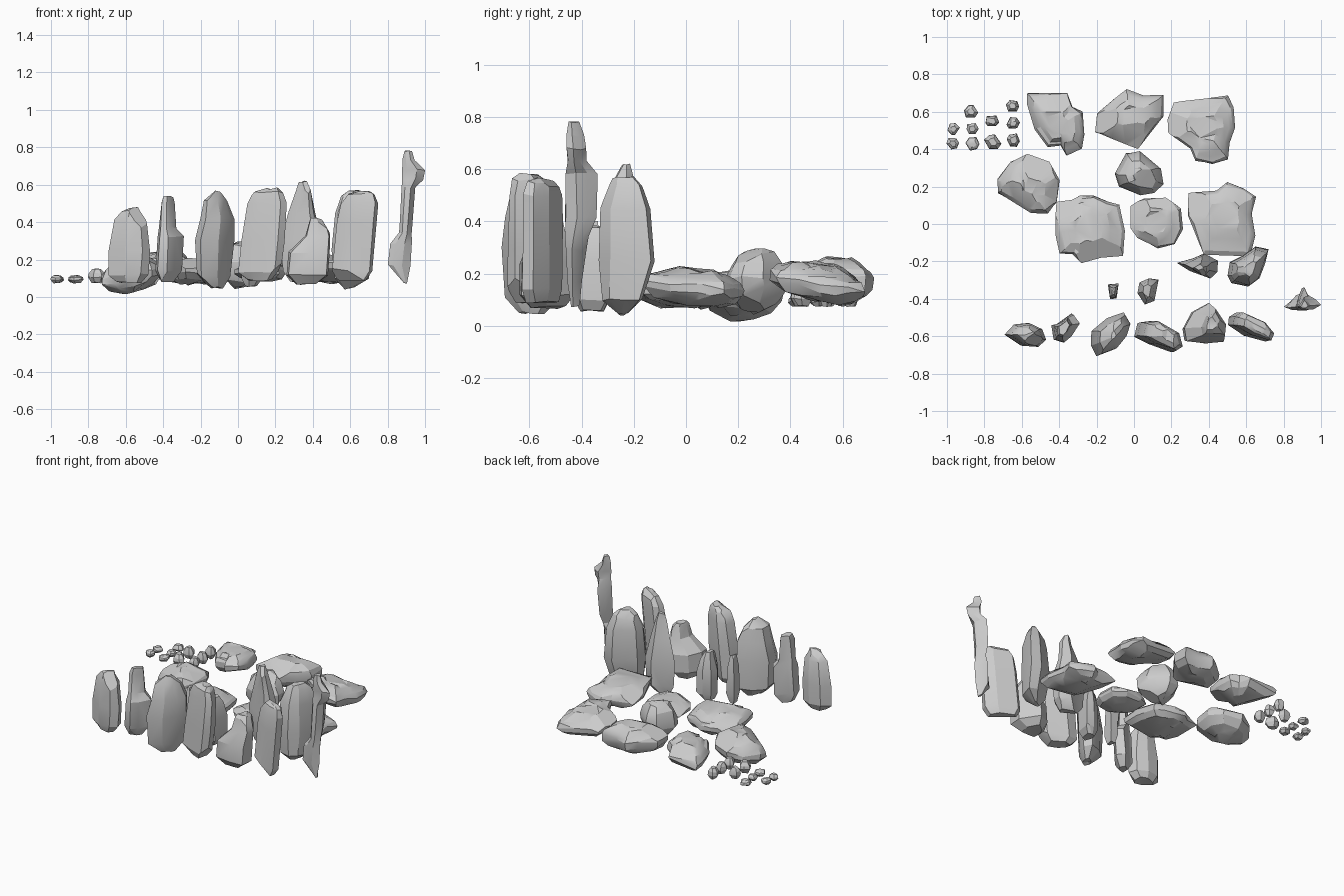
import bpy, bmesh, math, random
from mathutils import Vector

random.seed(7)


def finish(name, rings, chips, jitter, steep=(-.8, .6, 1.0)):
    """Skin stacked rings, chip off shallow corners, and link the object."""
    bm = bmesh.new()
    vr = []
    for ring in rings:
        vr.append([bm.verts.new((x + random.uniform(-jitter, jitter) * .4,
                                 y + random.uniform(-jitter, jitter) * .6,
                                 z + random.uniform(-jitter, jitter))) for x, y, z in ring])
    n = len(vr[0])
    for a, b in zip(vr, vr[1:]):
        for i in range(n):
            j = (i + 1) % n
            bm.faces.new((a[i], a[j], b[j], b[i]))
    bm.faces.new(vr[0][::-1])
    bm.faces.new(vr[-1])
    bmesh.ops.recalc_face_normals(bm, faces=bm.faces[:])
    size = max(max(v.co[k] for v in bm.verts) - min(v.co[k] for v in bm.verts) for k in range(2))
    for _ in range(chips):
        t = random.uniform(0, math.tau)
        d = Vector((math.cos(t), math.sin(t), random.choice(steep))).normalized()
        far = max((v.co for v in bm.verts), key=lambda c: c.dot(d))
        res = bmesh.ops.bisect_plane(bm, geom=bm.verts[:] + bm.edges[:] + bm.faces[:],
                                     plane_co=far - d * size * .06, plane_no=d, clear_outer=True)
        cut = [e for e in res['geom_cut'] if isinstance(e, bmesh.types.BMEdge)]
        bmesh.ops.holes_fill(bm, edges=cut, sides=0)
    bmesh.ops.triangulate(bm, faces=[f for f in bm.faces if len(f.verts) > 4])
    bmesh.ops.recalc_face_normals(bm, faces=bm.faces[:])
    me = bpy.data.meshes.new(name)
    bm.to_mesh(me)
    bm.free()
    me.shade_smooth()
    me.set_sharp_from_angle(angle=math.radians(24))
    bpy.context.collection.objects.link(bpy.data.objects.new(name, me))


def pillar(name, outline, levels, chips=3):
    """Upright stone: levels are (z, x0, x1[, y0, y1])."""
    xs, ys = [p[0] for p in outline], [p[1] for p in outline]
    ax, bx, ay, by = min(xs), max(xs), min(ys), max(ys)
    rings = []
    for z, x0, x1, *yy in levels:
        if not yy:
            s = min(1, ((x1 - x0) / (bx - ax)) ** .7)
            m = (ay + by) / 2
            yy = (m + (ay - m) * s, m + (by - m) * s)
        rings.append([(x0 + (x - ax) / (bx - ax) * (x1 - x0),
                       yy[0] + (y - ay) / (by - ay) * (yy[1] - yy[0]), z) for x, y in outline])
    finish(name, rings, chips, .006)


SLAB = ((0, .42), (.16, .82), (.38, .98), (.6, 1), (.76, .92), (.82, .8), (.95, .62), (1, .4))
BOULDER = ((0, .35), (.15, .74), (.38, .97), (.58, 1), (.78, .85), (.93, .58), (1, .3))


def slab(name, outline, z0, z1, tilt=(0, 0), profile=SLAB, chips=3, jitter=.008):
    """Lying stone: outline from above, swelling in the middle."""
    cx = sum(p[0] for p in outline) / len(outline)
    cy = sum(p[1] for p in outline) / len(outline)
    rings = []
    for t, s in profile:
        rings.append([(cx + (x - cx) * s, cy + (y - cy) * s,
                       z0 + (z1 - z0) * t + s * ((x - cx) * tilt[0] + (y - cy) * tilt[1]))
                      for x, y in outline])
    finish(name, rings, chips, jitter, (-2, 1.5, 2))


# flat slabs, back row
slab("slab_back_left", [(-.57, .70), (-.57, .64), (-.53, .51), (-.46, .41), (-.39, .42), (-.36, .37),
     (-.28, .4), (-.265, .48), (-.275, .6), (-.33, .63), (-.355, .7)], .10, .24, (.1, 0))
slab("slab_back_middle", [(-.2, .59), (-.21, .49), (-.12, .46), (.02, .4), (.1, .5), (.155, .57),
     (.16, .69), (.05, .69), (-.04, .72), (-.1, .67)], .09, .26, (0, -.08))
slab("slab_back_right", [(.18, .56), (.18, .49), (.3, .4), (.33, .34), (.42, .32), (.5, .35), (.51, .43),
     (.54, .52), (.53, .62), (.5, .69), (.38, .67), (.21, .65)], .105, .235, (-.14, -.17))

# rounded boulders
slab("boulder_left", [(-.73, .24), (-.73, .17), (-.66, .12), (-.55, .06), (-.46, .06), (-.41, .12),
     (-.4, .24), (-.45, .33), (-.57, .37), (-.66, .33)], .03, .21, (.18, 0), BOULDER, 5, .012)
slab("boulder_middle", [(-.1, .27), (-.08, .2), (.03, .16), (.11, .17), (.155, .22), (.14, .3), (.03, .39),
     (-.04, .38)], .05, .29, (0, 0), BOULDER, 5, .012)

# flat slabs, middle row
slab("slab_mid_left", [(-.42, .12), (-.42, -.05), (-.4, -.16), (-.33, -.16), (-.28, -.21), (-.18, -.18),
     (-.06, -.17), (-.05, -.04), (-.08, .1), (-.14, .12), (-.21, .15), (-.29, .15), (-.33, .13)],
     .07, .2, (0, -.05))
slab("slab_mid_centre", [(-.02, .1), (-.02, -.02), (.02, -.07), (.13, -.13), (.22, -.11), (.26, -.03),
     (.25, .08), (.17, .145), (.05, .14)], .085, .185)
slab("slab_mid_right", [(.29, .17), (.29, .04), (.37, -.16), (.62, -.17), (.65, -.06), (.63, .05),
     (.65, .15), (.59, .19), (.5, .22), (.44, .18)], .08, .21, (-.05, -.1))

# standing stones, front row
pillar("stone_front_1", [(-.69, -.59), (-.60, -.65), (-.51, -.66), (-.47, -.62), (-.49, -.56),
       (-.56, -.53), (-.64, -.54)],
       [(.08, -.65, -.52), (.12, -.69, -.48), (.25, -.69, -.47), (.41, -.66, -.49),
        (.46, -.62, -.52), (.48, -.58, -.53)])
pillar("stone_front_2", [(-.44, -.54), (-.43, -.62), (-.38, -.635), (-.34, -.6), (-.295, -.53),
       (-.33, -.48), (-.41, -.53)],
       [(.08, -.41, -.34), (.14, -.44, -.30), (.32, -.43, -.29), (.37, -.42, -.33),
        (.5, -.41, -.34), (.535, -.40, -.345)], 2)
pillar("stone_front_3", [(-.23, -.57), (-.23, -.65), (-.2, -.71), (-.1, -.67), (-.04, -.6),
       (-.015, -.53), (-.05, -.47), (-.14, -.5)],
       [(.05, -.14, -.08), (.11, -.22, -.04), (.3, -.23, -.02), (.42, -.20, -.02),
        (.52, -.18, -.06), (.565, -.12, -.09)])
pillar("stone_front_4", [(0, -.6), (.08, -.64), (.22, -.69), (.26, -.66), (.24, -.58), (.1, -.51),
       (.02, -.52)],
       [(.09, .05, .19), (.13, 0, .23), (.3, .02, .25), (.5, .05, .26), (.56, .08, .24),
        (.58, .15, .22)])
pillar("stone_front_5", [(.27, -.63), (.38, -.64), (.48, -.63), (.49, -.54), (.40, -.42), (.31, -.47),
       (.26, -.56)],
       [(.07, .31, .42), (.12, .26, .48), (.24, .27, .49), (.33, .36, .49), (.4, .38, .47),
        (.42, .39, .44)], 2)
pillar("stone_front_6", [(.5, -.54), (.6, -.6), (.73, -.635), (.75, -.59), (.69, -.52), (.55, -.465),
       (.51, -.49)],
       [(.09, .53, .68), (.14, .5, .72), (.4, .53, .74), (.5, .55, .75), (.55, .59, .73),
        (.565, .63, .7)])

# standing stones, second row
pillar("stone_rear_1", [(.23, -.21), (.30, -.25), (.41, -.29), (.45, -.26), (.455, -.20), (.38, -.155),
       (.32, -.18)],
       [(.08, .28, .40), (.14, .24, .44), (.3, .23, .45), (.45, .27, .41),
        (.57, .31, .39, -.28, -.20), (.617, .325, .37, -.26, -.215)], 2)
pillar("stone_rear_2", [(.5, -.27), (.52, -.31), (.61, -.335), (.67, -.29), (.70, -.2), (.72, -.12),
       (.65, -.1), (.58, -.15), (.51, -.19)],
       [(.045, .57, .62, -.26, -.22), (.1, .52, .70, -.32, -.17), (.25, .5, .72, -.335, -.12),
        (.45, .52, .71, -.325, -.14), (.54, .55, .68, -.29, -.17), (.57, .59, .65, -.28, -.2)], 1)
pillar("small_stone_1", [(-.14, -.32), (-.13, -.40), (-.095, -.40), (-.08, -.32)],
       [(.08, -.125, -.095), (.14, -.14, -.08), (.32, -.135, -.085), (.4, -.12, -.10)], 1)
pillar("small_stone_2", [(.02, -.37), (.06, -.43), (.11, -.41), (.13, -.30), (.08, -.29), (.03, -.31)],
       [(.06, .04, .1), (.1, .02, .13), (.25, .02, .13), (.34, .04, .11), (.38, .05, .09)], 2)

# tall spire with a knob near the top
pillar("spire", [(.80, -.44), (.85, -.46), (.93, -.46), (1, -.42), (.95, -.38), (.89, -.34), (.84, -.39)],
       [(.075, .885, .905, -.44, -.41), (.17, .80, .92, -.455, -.40), (.29, .815, .93, -.46, -.38),
        (.34, .86, .93, -.46, -.37), (.42, .865, .935, -.46, -.34), (.58, .875, .95, -.46, -.34),
        (.63, .88, .99, -.455, -.38), (.68, .88, 1, -.455, -.38), (.73, .88, .945, -.455, -.39),
        (.78, .89, .93, -.45, -.41)], 0)

# pebbles at the back left
PEBBLES = [(-.965, .51, .034), (-.97, .43, .034), (-.87, .6, .038), (-.865, .51, .034), (-.865, .43, .038),
           (-.76, .55, .038), (-.755, .44, .045), (-.65, .63, .034), (-.645, .54, .036), (-.645, .45, .038)]
for k, (px, py, r) in enumerate(PEBBLES):
    pts = []
    for i in range(6):
        a = i * math.tau / 6 + random.uniform(-.3, .3)
        q = r * random.uniform(.9, 1.1)
        pts.append((px + q * math.cos(a), py + q * math.sin(a)))
    slab("pebble_%d" % (k + 1), pts, .075, .115 + (.035 if px > -.8 else 0), (0, 0),
         ((0, .55), (.4, 1), (.7, .9), (1, .5)), 1, .003)
